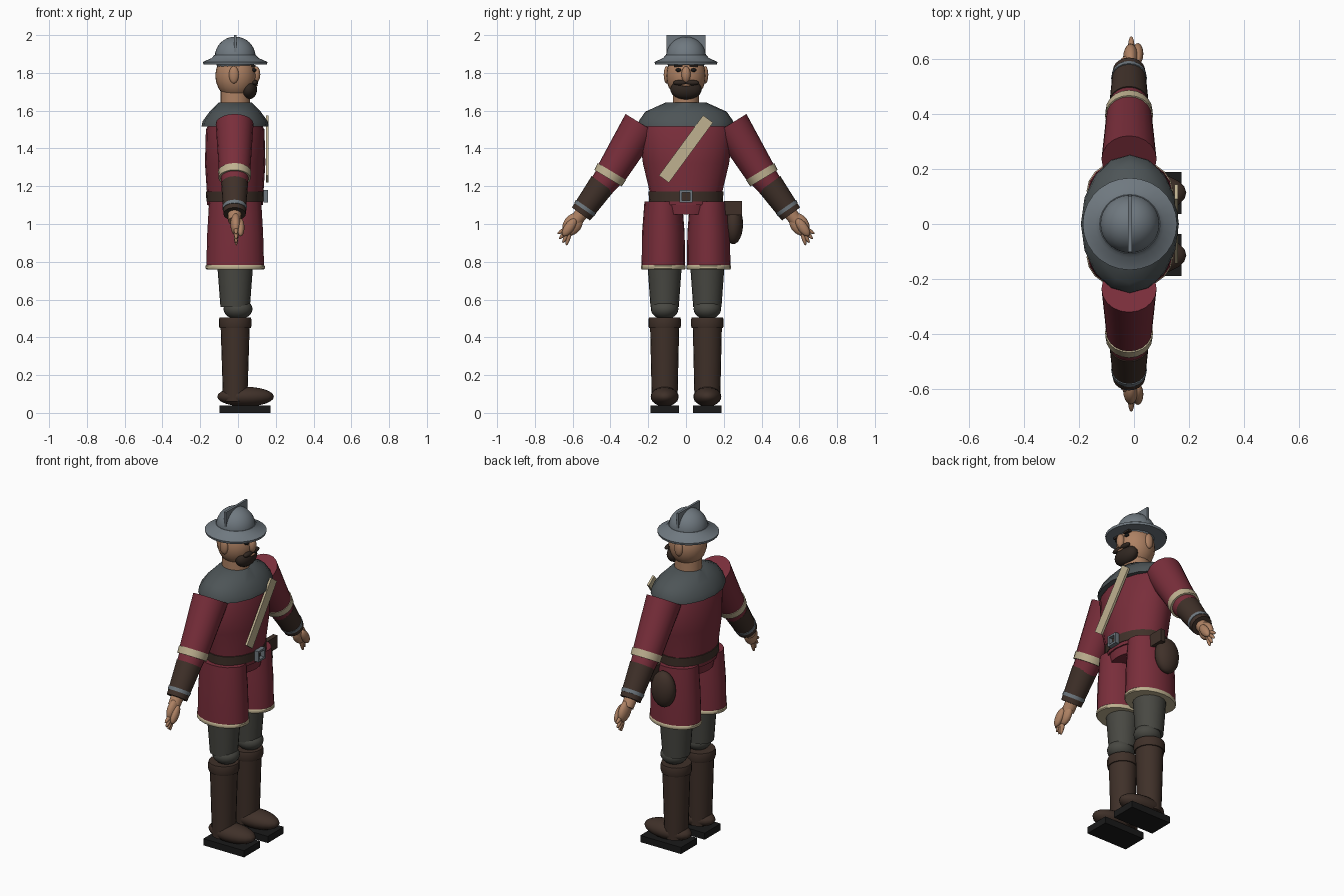
import bpy, bmesh, math
from mathutils import Vector, Matrix

if "Cube" in bpy.data.objects:
    bpy.data.objects.remove(bpy.data.objects["Cube"])

X0 = -0.015  # body axis


def colour(name, r, g, b):
    m = bpy.data.materials.new(name)
    m.diffuse_color = (r, g, b, 1)
    m.use_nodes = True
    m.node_tree.nodes["Principled BSDF"].inputs["Base Color"].default_value = m.diffuse_color
    return m


RED = colour("red_cloth", .19, .027, .043)
SKIN = colour("skin", .42, .22, .125)
STEEL = colour("steel", .16, .19, .215)
GREY = colour("grey_cloth", .075, .09, .095)
BROWN = colour("brown_leather", .05, .03, .022)
CREAM = colour("cream_trim", .52, .44, .28)
WOOL = colour("trouser_wool", .065, .065, .055)
BLACK = colour("black_sole", .01, .01, .01)
HAIR = colour("dark_hair", .03, .02, .015)


def finish(name, bm, mat, smooth=True):
    me = bpy.data.meshes.new(name)
    bmesh.ops.recalc_face_normals(bm, faces=bm.faces[:])
    bm.to_mesh(me)
    bm.free()
    me.materials.append(mat)
    ob = bpy.data.objects.new(name, me)
    bpy.context.collection.objects.link(ob)
    if smooth:
        bpy.ops.object.select_all(action='DESELECT')
        ob.select_set(True)
        bpy.context.view_layer.objects.active = ob
        bpy.ops.object.shade_smooth_by_angle(angle=math.radians(40))
    return ob


def aim(direction):
    return Vector(direction).to_track_quat('Z', 'Y').to_matrix().to_4x4()


def loft(name, rings, mat, y=0, x=X0, n=20, matrix=None):
    """Closed stack of elliptical rings (z, rx, ry)."""
    bm = bmesh.new()
    loops = []
    for z, rx, ry in rings:
        loops.append([bm.verts.new((x + rx * math.cos(2 * math.pi * i / n),
                                    y + ry * math.sin(2 * math.pi * i / n), z)) for i in range(n)])
    for a, b in zip(loops, loops[1:]):
        for i in range(n):
            bm.faces.new((a[i], a[(i + 1) % n], b[(i + 1) % n], b[i]))
    bm.faces.new(loops[0])
    bm.faces.new(loops[-1])
    if matrix:
        bm.transform(matrix)
    return finish(name, bm, mat)


def tube(name, a, b, r1, r2, mat, n=20):
    a, b = Vector(a), Vector(b)
    return loft(name, [(0, r1, r1), ((b - a).length, r2, r2)], mat, 0, 0, n,
                Matrix.Translation(a) @ aim(b - a))


def ball(name, centre, radii, mat, direction=(0, 0, 1), seg=20):
    bm = bmesh.new()
    bmesh.ops.create_uvsphere(bm, u_segments=seg, v_segments=seg * 3 // 5, radius=1)
    bm.transform(Matrix.Translation(centre) @ aim(direction) @ Matrix.Diagonal((*radii, 1)))
    return finish(name, bm, mat)


def box(name, centre, size, mat, tilt=0):
    bm = bmesh.new()
    bmesh.ops.create_cube(bm, size=1)
    bm.transform(Matrix.Translation(centre) @ Matrix.Rotation(tilt, 4, 'X') @ Matrix.Diagonal((*size, 1)))
    return finish(name, bm, mat, False)


# Torso, belt and shoulder cape
loft("torso", [(1.10, .148, .19), (1.17, .15, .192), (1.32, .16, .228), (1.50, .155, .25), (1.58, .11, .2)], RED)
loft("pelvis", [(1.05, .135, .15), (1.14, .145, .185)], RED)
loft("belt", [(1.12, .152, .196), (1.172, .155, .198)], BROWN)
loft("shoulder_cape", [(1.515, .178, .252), (1.545, .172, .25), (1.595, .135, .215), (1.643, .088, .108)], GREY, n=16)
for s in (-1, 1):
    box("buckle_side", (.147, s * .028, 1.146), (.026, .012, .064), STEEL)
    box("buckle_bar", (.147, 0, 1.146 + s * .027), (.026, .064, .012), STEEL)
box("chest_strap", (.154, 0, 1.397), (.013, .065, .395), CREAM, -math.atan2(44, 60))

# Pouch on the belt
ball("pouch", (-.025, .25, 1.0), (.075, .052, .107), BROWN)
box("pouch_flap", (.042, .25, 1.085), (.03, .095, .075), BROWN)

# Head and face
loft("neck", [(1.60, .078, .07), (1.74, .078, .07)], SKIN)
ball("head", (-.012, 0, 1.785), (.108, .105, .125), SKIN)
ball("nose", (.096, 0, 1.792), (.022, .024, .043), SKIN)
ball("beard", (.055, 0, 1.712), (.046, .083, .053), HAIR)
ball("mouth", (.099, 0, 1.735), (.006, .024, .006), SKIN)
for s in (-1, 1):
    ball("ear", (-.022, s * .102, 1.79), (.026, .016, .046), SKIN)
    ball("eye", (.085, s * .04, 1.815), (.012, .015, .01), BLACK)
    box("brow", (.082, s * .042, 1.836), (.02, .045, .011), HAIR)
    ball("moustache", (.09, s * .032, 1.748), (.016, .038, .014), HAIR)

# Helmet with brim, dome and cross plate
loft("helmet_brim", [(1.845, .168, .164), (1.858, .171, .167), (1.878, .125, .122), (1.895, .11, .107)], STEEL, n=28)
ball("helmet_dome", (X0, 0, 1.885), (.108, .106, .107), STEEL, seg=28)
box("helmet_crest", (X0, 0, 1.945), (.014, .205, .11), STEEL)

for s in (-1, 1):
    # Arm
    def P(y, z, x=-.018):
        return (x, s * y, z)
    tube("upper_sleeve", P(.235, 1.53), P(.40, 1.262), .1, .082, RED)
    tube("sleeve_trim", P(.392, 1.278), P(.413, 1.243), .087, .085, CREAM)
    tube("lower_sleeve", P(.40, 1.262), P(.46, 1.185), .076, .066, RED)
    tube("bracer", P(.442, 1.212), P(.556, 1.053), .071, .059, BROWN)
    tube("bracer_ring", P(.529, 1.092), P(.540, 1.076), .065, .063, STEEL)
    tube("wrist", P(.55, 1.06), P(.585, 1.015), .036, .034, SKIN)

    # Hand
    along = (0, s * .58, -.81)
    ball("palm", P(.60, .998, -.012), (.028, .048, .065), SKIN, along)
    ball("thumb", P(.618, .982, .014), (.02, .026, .055), SKIN, along)
    for y, z in ((.675, .952), (.667, .925), (.65, .905), (.632, .893)):
        base = Vector(P(.605, .99, -.01))
        tip = Vector(P(y, z, -.01))
        d = tip - base
        ball("finger", (base + tip) / 2, (.012, .012, d.length / 2 + .007), SKIN, d, 12)

    # Leg
    c = s * .12
    loft("tunic_skirt", [(.77, .153, .115), (.95, .148, .113), (1.12, .138, .1)], RED, c)
    loft("skirt_hem", [(.76, .152, .115), (.765, .157, .118), (.778, .157, .118), (.783, .152, .115)], CREAM, c)
    c = s * .113
    loft("trouser_leg", [(.56, .078, .075), (.80, .096, .092)], WOOL, c)
    ball("knee", (0, c, .55), (.077, .073, .055), WOOL)
    loft("boot_cuff", [(.45, .083, .083), (.46, .086, .086), (.495, .086, .086), (.505, .083, .083)], BROWN, c)
    loft("boot_shaft", [(.06, .064, .068), (.46, .077, .077)], BROWN, c)
    ball("boot_foot", (.04, c, .086), (.15, .074, .052), BROWN)
    box("boot_sole", (.037, c, .02), (.272, .152, .04), BLACK)
